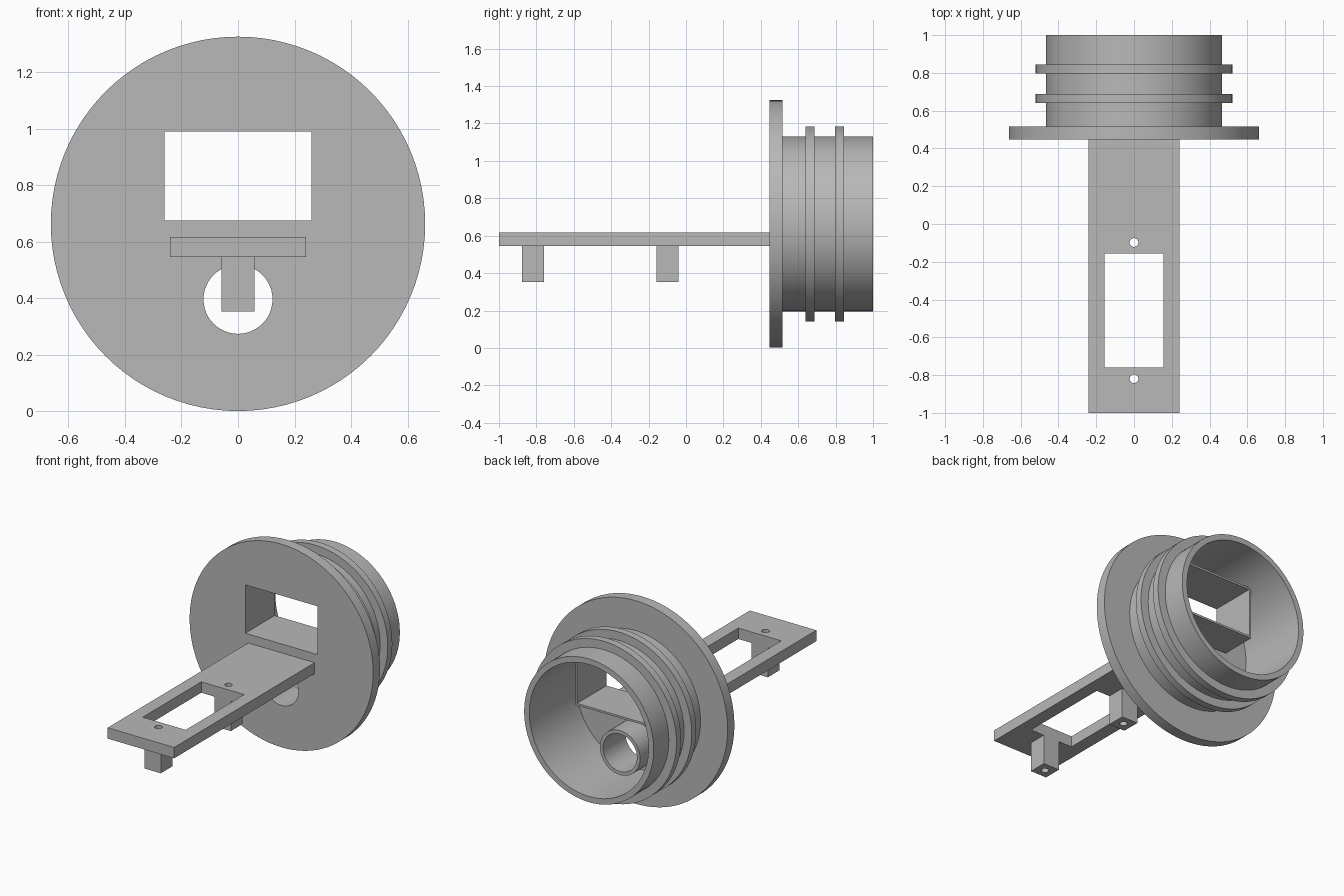
import bpy, bmesh, math
from mathutils import Matrix, Vector

cube = bpy.data.objects.get("Cube")
if cube:
    bpy.data.objects.remove(cube, do_unlink=True)

AXIS_Z = 0.663      # height of the round body's axis
SEGMENTS = 96

grey = bpy.data.materials.new("plain grey")
grey.use_nodes = True
COLOUR = (0.48, 0.48, 0.48, 1)
grey.diffuse_color = COLOUR
grey.node_tree.nodes["Principled BSDF"].inputs["Base Color"].default_value = COLOUR


def make_object(name, bm):
    bmesh.ops.recalc_face_normals(bm, faces=bm.faces)
    mesh = bpy.data.meshes.new(name)
    bm.to_mesh(mesh)
    bm.free()
    mesh.materials.append(grey)
    obj = bpy.data.objects.new(name, mesh)
    bpy.context.collection.objects.link(obj)
    return obj


def box(name, x, y, z):
    """Box from its (min, max) on each axis."""
    bm = bmesh.new()
    bmesh.ops.create_cube(bm, size=1)
    spans = (x, y, z)
    bmesh.ops.scale(bm, vec=[b - a for a, b in spans], verts=bm.verts)
    bmesh.ops.translate(bm, vec=[(a + b) / 2 for a, b in spans], verts=bm.verts)
    return make_object(name, bm)


def rod(name, radius, centre, length, axis, sides=48):
    """Solid cylinder along y or z."""
    bm = bmesh.new()
    bmesh.ops.create_cone(bm, cap_ends=True, segments=sides, radius1=radius,
                          radius2=radius, depth=length)
    if axis == "Y":
        bmesh.ops.rotate(bm, matrix=Matrix.Rotation(math.pi / 2, 3, "X"), verts=bm.verts)
    bmesh.ops.translate(bm, vec=centre, verts=bm.verts)
    return make_object(name, bm)


def lathe(name, profile):
    """Spin (radius, y) points about the body axis."""
    bm = bmesh.new()
    verts = [bm.verts.new((r, y, AXIS_Z)) for r, y in profile]
    edges = [bm.edges.new(pair) for pair in zip(verts, verts[1:])]
    bmesh.ops.spin(bm, geom=verts + edges, cent=(0, 0, AXIS_Z), axis=(0, 1, 0),
                   angle=math.tau, steps=SEGMENTS, use_duplicate=False)
    bmesh.ops.remove_doubles(bm, verts=bm.verts, dist=1e-5)
    return make_object(name, bm)


def combine(target, other, operation):
    """Apply a boolean and discard the helper."""
    other.hide_render = True
    mod = target.modifiers.new(operation, "BOOLEAN")
    mod.operation = operation
    mod.solver = "EXACT"
    mod.object = other
    bpy.context.view_layer.objects.active = target
    bpy.ops.object.modifier_apply(modifier=mod.name)
    bpy.data.objects.remove(other, do_unlink=True)


# Flanged sleeve with two raised ribs, closed at the flange
FRONT, FLANGE_BACK = 0.447, 0.517
R_FLANGE, R_SLEEVE, R_RIB, R_INNER = 0.662, 0.467, 0.522, 0.43
profile = [(0, FRONT), (R_FLANGE, FRONT), (R_FLANGE, FLANGE_BACK), (R_SLEEVE, FLANGE_BACK)]
for start in (0.64, 0.797):
    end = start + 0.047
    profile += [(R_SLEEVE, start), (R_RIB, start), (R_RIB, end), (R_SLEEVE, end)]
profile += [(R_SLEEVE, 1), (R_INNER, 1), (R_INNER, FLANGE_BACK), (0, FLANGE_BACK)]
body = lathe("flanged_sleeve", profile)

# Rectangular duct and round tube behind the flange, then their openings
WALL, TUBE_Z = 0.013, 0.396
combine(body, box("duct", (-0.26 - WALL, 0.26 + WALL), (0.48, 0.75),
                  (0.675 - WALL, 0.99 + WALL)), "UNION")
combine(body, rod("tube", 0.145, (0, 0.58, TUBE_Z), 0.2, "Y"), "UNION")
combine(body, box("duct_opening", (-0.26, 0.26), (0.3, 0.9), (0.675, 0.99)), "DIFFERENCE")
combine(body, rod("tube_opening", 0.122, (0, 0.6, TUBE_Z), 0.6, "Y"), "DIFFERENCE")

# Mounting arm with a window
arm = box("mounting_arm", (-0.24, 0.24), (-1, FRONT), (0.546, 0.617))
combine(arm, box("arm_window", (-0.155, 0.155), (-0.76, -0.157), (0.4, 0.8)), "DIFFERENCE")

# Drilled posts under the arm
parts = [body, arm]
for name, y in (("front_post", -0.819), ("rear_post", -0.098)):
    post = box(name, (-0.058, 0.058), (y - 0.059, y + 0.059), (0.353, 0.546))
    for part in (post, arm):
        combine(part, rod("screw_hole", 0.023, (0, y, 0.5), 0.6, "Z", 32), "DIFFERENCE")
    parts.append(post)

# Smooth the round walls, keep the edges crisp
bpy.ops.object.select_all(action="DESELECT")
for part in parts:
    part.select_set(True)
bpy.context.view_layer.objects.active = body
bpy.ops.object.shade_smooth_by_angle(angle=math.radians(30))
